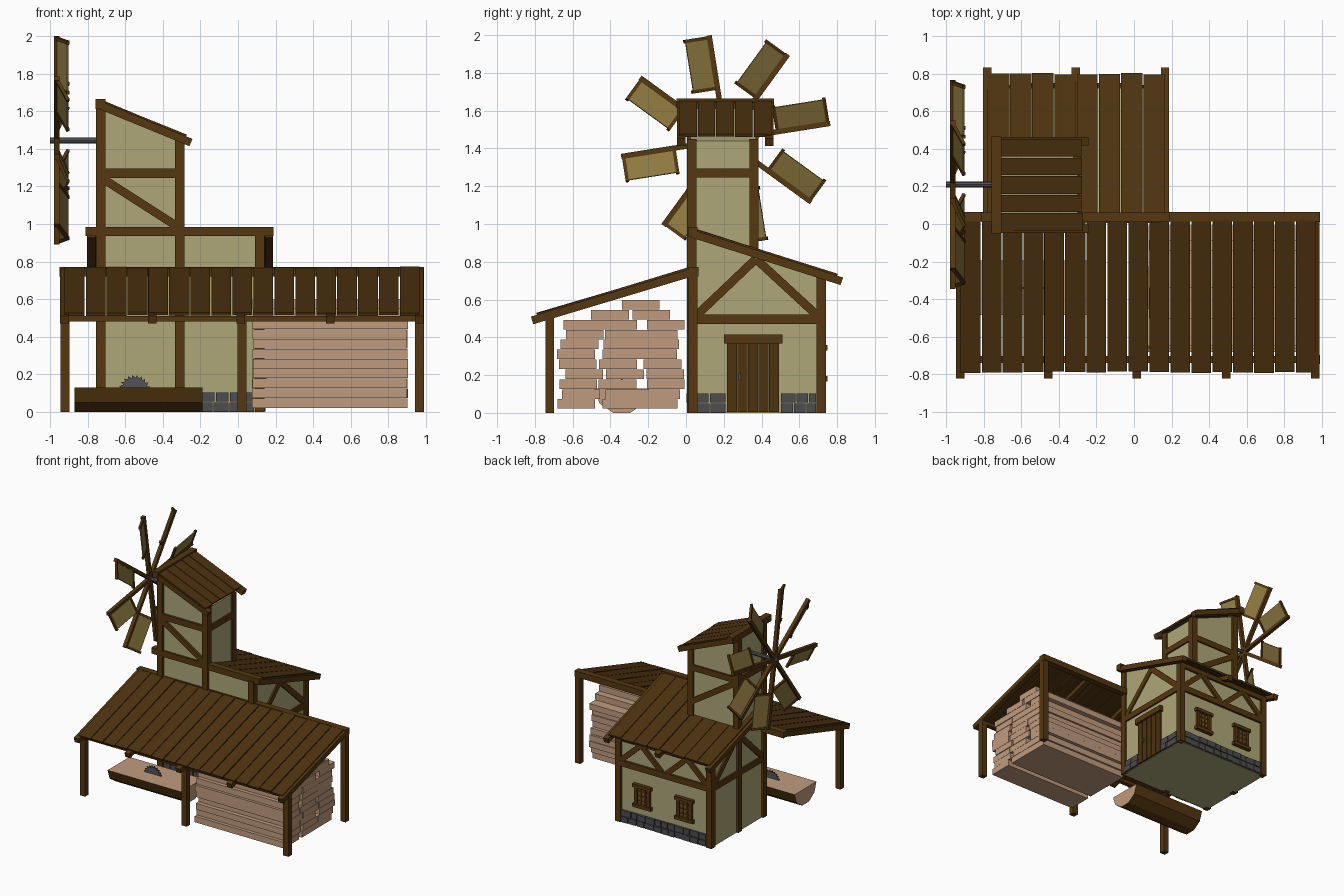
import bpy, bmesh, math, random
from mathutils import Vector, Matrix

if "Cube" in bpy.data.objects:
    bpy.data.objects.remove(bpy.data.objects["Cube"])
random.seed(4)
V = Vector
X, Y, Z = V((1, 0, 0)), V((0, 1, 0)), V((0, 0, 1))


def mat(name, *c):
    m = bpy.data.materials.new(name)
    m.diffuse_color = (*c, 1)
    m.use_nodes = True
    m.node_tree.nodes["Principled BSDF"].inputs["Base Color"].default_value = m.diffuse_color
    return m


BEAM = mat("beam_brown", .09, .038, .005)
PLANK = mat("plank_brown", .075, .032, .005)
PLASTER = mat("olive_plaster", .42, .39, .19)
STONE = mat("grey_stone", .075, .075, .08)
TAN = mat("cut_wood", .53, .33, .21)
SAIL = mat("sail_cloth", .27, .19, .05)
METAL = mat("dark_metal", .085, .088, .1)
GLASS = mat("window_dark", .16, .09, .02)


def finish(name, bm, *mats):
    bmesh.ops.recalc_face_normals(bm, faces=bm.faces)
    me = bpy.data.meshes.new(name)
    bm.to_mesh(me)
    bm.free()
    for m in mats:
        me.materials.append(m)
    o = bpy.data.objects.new(name, me)
    bpy.context.collection.objects.link(o)
    return o


def box(name, x0, x1, y0, y1, z0, z1, m):
    bm = bmesh.new()
    bmesh.ops.create_cube(bm, size=1, matrix=Matrix.Translation(((x0+x1)/2, (y0+y1)/2, (z0+z1)/2))
                          @ Matrix.Diagonal((x1-x0, y1-y0, z1-z0, 1)))
    return finish(name, bm, m)


def bar(name, p, q, side, ws, wn, m):
    """Box from p to q, ws wide along side and wn thick across it."""
    p, q = V(p), V(q)
    d = (q - p).normalized()
    s = (side - d * side.dot(d)).normalized()
    n = d.cross(s)
    M = Matrix((s * ws, n * wn, q - p)).transposed().to_4x4()
    M.translation = (p + q) / 2
    bm = bmesh.new()
    bmesh.ops.create_cube(bm, size=1, matrix=M)
    return finish(name, bm, m)


def prism(name, pts, place, a, b, *mats, rule=None):
    bm = bmesh.new()
    f = bm.faces.new([bm.verts.new(place(u, v, a)) for u, v in pts])
    r = bmesh.ops.extrude_face_region(bm, geom=[f])
    off = V(place(0, 0, b)) - V(place(0, 0, a))
    bmesh.ops.translate(bm, vec=off, verts=[e for e in r["geom"] if isinstance(e, bmesh.types.BMVert)])
    if rule:
        bmesh.ops.recalc_face_normals(bm, faces=bm.faces)
        for f in bm.faces:
            f.material_index = rule(f.normal)
    return finish(name, bm, *mats)


yz = lambda u, v, w: (w, u, v)
xz = lambda u, v, w: (u, w, v)

# House and tower walls
prism("house_walls", [(.025, 0), (.72, 0), (.72, .72), (.025, .94)], yz, -.74, .125, PLASTER)
prism("tower_walls", [(-.74, .7), (-.3, .7), (-.3, 1.44), (-.74, 1.62)], xz, .025, .37, PLASTER)

# Corner posts
for n, x, y, h in [("front_left", -.73, .03, 1.63), ("front_tower", -.31, .03, 1.45), ("front_right", .115, .03, .95),
                   ("back_left", -.73, .715, .72), ("back_right", .115, .715, .72),
                   ("tower_back_left", -.73, .36, 1.63), ("tower_back_right", -.31, .36, 1.45)]:
    box(n + "_post", x-.025, x+.025, y-.025, y+.025, .6 if n == "tower_back_right" else 0, h, BEAM)

# Horizontal frame beams
for n, x in [("right", .115), ("left", -.73)]:
    box(n + "_side_beam", x-.024, x+.024, .03, .715, .47, .52, BEAM)
box("back_beam", -.73, .115, .691, .739, .47, .52, BEAM)
box("back_top_beam", -.73, .115, .691, .739, .68, .72, BEAM)
for n, y in [("front", .03), ("back", .36)]:
    box(f"tower_{n}_beam", -.73, -.31, y-.024, y+.024, 1.245, 1.295, BEAM)
    bar(f"tower_{n}_brace", (-.71, y, 1.235), (-.32, y, .985), Y, .046, .045, BEAM)
for n, x in [("right", -.31), ("left", -.73)]:
    box(f"tower_{n}_beam", x-.024, x+.024, .03, .36, 1.245, 1.295, BEAM)
bar("tower_left_brace", (-.73, .34, 1.235), (-.73, .05, .985), X, .046, .045, BEAM)

# Wall braces on the sides and back
for x in (.115, -.73):
    bar("side_brace_front", (x, .06, .52), (x, .37, .815), X, .044, .045, BEAM)
    bar("side_brace_back", (x, .69, .52), (x, .37, .815), X, .044, .045, BEAM)
for c in (-.095, -.52):
    for s in (-1, 1):
        bar("back_brace", (c + s*.19, .715, .515), (c, .715, .69), Y, .044, .042, BEAM)

# Door with planks, lintel and handle
for i in range(5):
    y = .218 + i * .0555
    box("door_plank", .11, .142, y, y + .052, .005, .37, PLANK)
box("door_lintel", .11, .16, .2, .51, .368, .415, BEAM)
box("door_handle", .14, .152, .278, .29, .175, .21, METAL)

# Back windows with frame and lattice
for c in (-.11, -.5):
    box("window_pane", c-.055, c+.055, .715, .726, .18, .34, GLASS)
    for s in (-1, 1):
        box("window_jamb", c+s*.058-.013, c+s*.058+.013, .71, .742, .17, .35, BEAM)
        box("window_bar", c+s*.018-.004, c+s*.018+.004, .715, .731, .18, .34, BEAM)
    for z in (.22, .26, .3):
        box("window_crossbar", c-.05, c+.05, .715, .73, z-.004, z+.004, BEAM)
    for z in (.18, .345):
        box("window_ledge", c-.085, c+.085, .71, .75, z-.014, z+.014, BEAM)


# Foundation stones in two courses
def stones(a, b, place):
    for row in range(2):
        t = a
        while t < b - .02:
            e = min(b, t + random.uniform(.055, .09))
            if b - e < .03:
                e = b
            d = random.uniform(.012, .022)
            box("foundation_stone", *place(t + .003, e - .003, d), row*.053 + .003, row*.053 + .05, STONE)
            t = e


for a, b in ((-.7, -.34), (-.28, .088)):
    stones(a, b, lambda s, e, d: (s, e, .025 - d, .04))
stones(-.7, .088, lambda s, e, d: (s, e, .7, .72 + d))
for a, b in ((.058, .212), (.5, .69)):
    stones(a, b, lambda s, e, d: (.1, .125 + d, s, e))


# Plank roofs: point(u, t, drop) gives a spot u along the ridge, t down the slope
def roof(name, u0, u1, n, rafters, L, point, side):
    w = (u1 - u0) / n
    for i in range(n):
        u = u0 + (i + .5) * w
        end = L - .025 - random.uniform(0, .008)
        k = random.uniform(-.002, .002)
        bar(name + "_plank", point(u, 0, .009 + k), point(u, end, .009 - k), side, w - random.uniform(.003, .008), .016, PLANK)
    for u in rafters:
        bar(name + "_rafter", point(u, 0, .032), point(u, L, .032), side, .045, .042, BEAM)


roof("house_roof", -.78, .165, 8, (-.78, -.31, .165), .79, lambda u, t, d: (u, .035 + t, .98 - .318*t - d), X)
roof("shed_roof", -.925, .97, 17, (-.925, -.455, .015, .49, .965), .835, lambda u, t, d: (u, .02 - t, .772 - .3*t - d), X)
roof("tower_roof", -.04, .455, 5, (-.025, .44), .475, lambda u, t, d: (-.725 + t, u, 1.66 - .41*t - d), Y)
box("house_ridge_beam", -.81, .19, .01, .06, .935, .985, BEAM)
box("shed_ridge_beam", -.95, .99, .012, .065, .722, .772, BEAM)
box("tower_ridge_beam", -.757, -.705, -.05, .465, 1.612, 1.665, BEAM)

# Shed posts and front rail
for x in (-.92, .022, .965):
    box("shed_front_post", x-.024, x+.024, -.745, -.698, 0, .52, BEAM)
box("shed_back_post", .941, .989, .01, .06, 0, .74, BEAM)
box("shed_front_rail", -.92, .965, -.74, -.703, .48, .51, BEAM)

# Stack of sawn boards
for row in range(11):
    n = 3 if row < 9 else 11 - row
    for i in range(n):
        c = -.342 + (i - (n - 1) / 2) * .215 + random.uniform(-.025, .025)
        if row > 8:
            c += .095 if n == 1 else .055
        c = min(c, -.1)
        z = .022 + row * .0525
        box("stacked_board", .075 + random.uniform(0, .006), .905 - random.uniform(0, .006), c-.1, c+.1, z, z+.0505, TAN)

# Half log being sawn: bark below, fresh wood on top and ends
prof = [(-.34 + .145*math.cos(math.pi*(1 + i/5)), .13 + .1365*math.sin(math.pi*(1 + i/5))) for i in range(6)]
prism("half_log", prof, yz, -.87, -.19, TAN, BEAM, rule=lambda n: 0 if abs(n.x) > .9 or n.z > .9 else 1)

# Toothed saw blade
teeth = []
for i in range(22):
    for r, k in ((.086, 0), (.07, .25)):
        a = (i + k) * math.tau / 22
        teeth.append((-.55 + r*math.cos(a), .112 + r*math.sin(a)))
prism("saw_blade", teeth, xz, -.345, -.335, METAL)

# Windmill shaft, arms and tilted sails
bm = bmesh.new()
bmesh.ops.create_cone(bm, cap_ends=True, segments=8, radius1=.016, radius2=.016, depth=.28,
                      matrix=Matrix.Translation((-.86, .21, 1.445)) @ Matrix.Rotation(math.pi/2, 4, 'Y'))
finish("mill_shaft", bm, METAL)
hub = V((-.965, .21, 1.445))
for i in range(8):
    a = math.radians(99 + 45*i)
    r = V((0, math.cos(a), math.sin(a)))
    w = (V((0, -math.sin(a), math.cos(a))) + X * .45).normalized()
    bar("mill_arm", hub, hub + r*.56, X, .03, .028, BEAM)
    bar("mill_sail", hub + r*.28 + w*.075, hub + r*.545 + w*.075, w, .135, .008, SAIL)
    for d in (.278, .548):
        bar("sail_spar", hub + r*d, hub + r*d + w*.15, X, .018, .018, BEAM)
